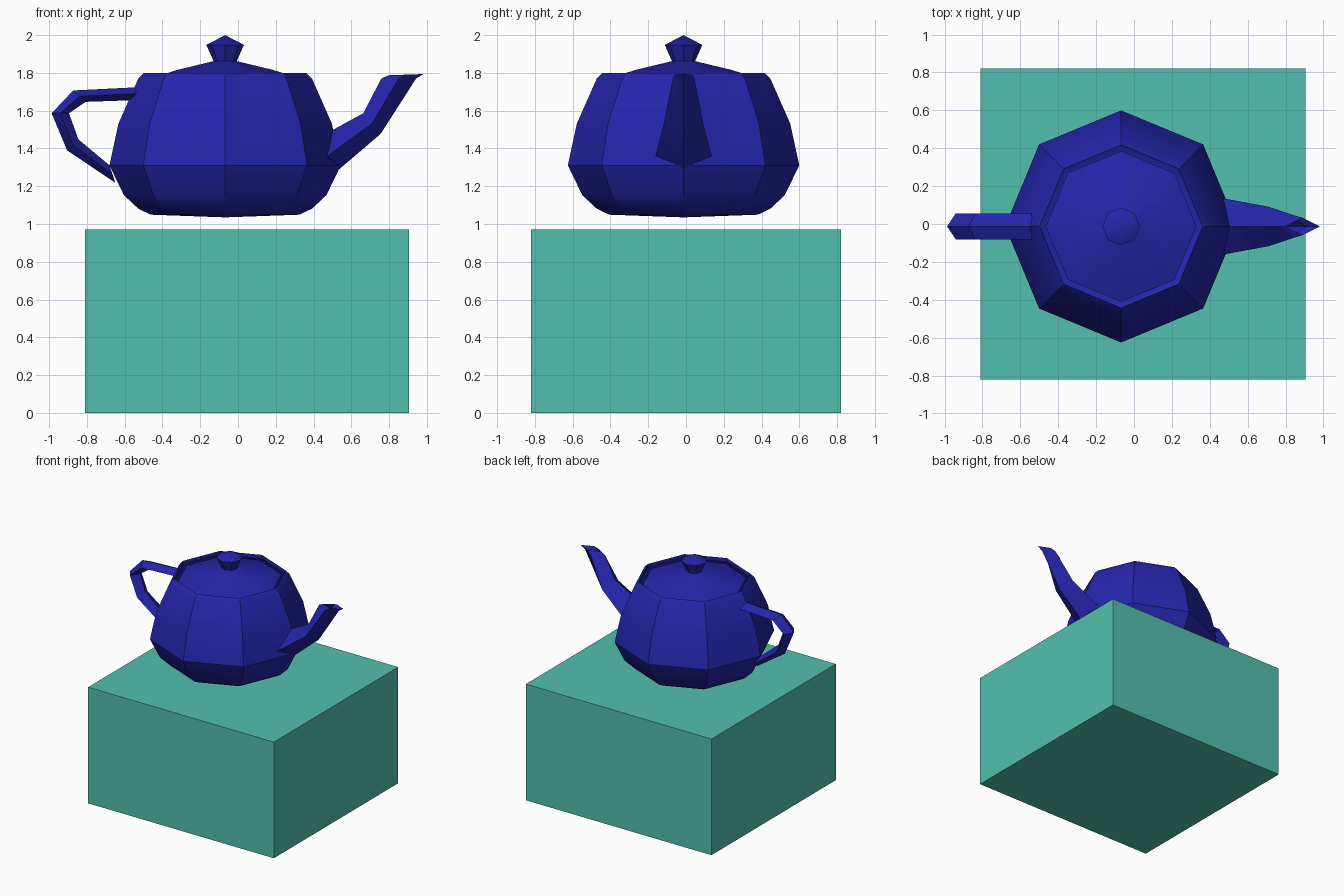
import bpy, bmesh, math
from mathutils import Vector

if "Cube" in bpy.data.objects:
    bpy.data.objects.remove(bpy.data.objects["Cube"])

SCALE = 0.3063                          # teapot units to scene units
ORIGIN = Vector((-0.068, -0.013, 1.035))  # centre of the pot's underside


def material(name, rgb):
    m = bpy.data.materials.new(name)
    m.use_nodes = True
    m.diffuse_color = (*rgb, 1)
    m.node_tree.nodes["Principled BSDF"].inputs["Base Color"].default_value = (*rgb, 1)
    return m


BLUE = material("deep blue", (0.018, 0.018, 0.41))
TEAL = material("teal green", (0.086, 0.53, 0.42))


def finish(name, bm, mat, smooth=True):
    """Turn a bmesh into an object, shaded smooth except at sharp edges."""
    bmesh.ops.remove_doubles(bm, verts=bm.verts, dist=1e-4)
    bmesh.ops.recalc_face_normals(bm, faces=bm.faces)
    mesh = bpy.data.meshes.new(name)
    bm.to_mesh(mesh)
    bm.free()
    mesh.materials.append(mat)
    ob = bpy.data.objects.new(name, mesh)
    bpy.context.collection.objects.link(ob)
    if smooth:
        bpy.ops.object.select_all(action='DESELECT')
        ob.select_set(True)
        bpy.context.view_layer.objects.active = ob
        bpy.ops.object.shade_smooth_by_angle(angle=math.radians(30))
    return ob


def rail(points):
    """Sample chained cubic curves at their ends and middles."""
    pts = [Vector(p) for p in points]
    out = [pts[0]]
    for i in range(0, len(pts) - 1, 3):
        a, b, c, d = pts[i:i + 4]
        out += [(a + 3 * b + 3 * c + d) / 8, d]
    return out


def place(x, y, z):
    return ORIGIN + SCALE * Vector((x, y, z))


def lathe(name, profile, sides=8):
    """Revolve a (radius, height) curve into an eight-sided shell."""
    bm = bmesh.new()
    vs = [bm.verts.new(place(r, 0, z)) for r, z in rail(profile)]
    es = [bm.edges.new(p) for p in zip(vs, vs[1:])]
    bmesh.ops.spin(bm, geom=vs + es, cent=ORIGIN, axis=(0, 0, 1),
                   angle=math.tau, steps=sides, use_merge=False)
    return finish(name, bm, BLUE)


def tube(name, upper, lower):
    """Diamond-section tube between two (x, half width, z) rails."""
    bm = bmesh.new()
    rings = []
    for a, b in zip(rail(upper), rail(lower)):
        m = (a + b) / 2
        w = 0.75 * m.y
        ring = [(a.x, 0, a.z), (m.x, w, m.z), (b.x, 0, b.z), (m.x, -w, m.z)]
        rings.append([bm.verts.new(place(*p)) for p in ring])
    for r, s in zip(rings, rings[1:]):
        for i in range(4):
            j = (i + 1) % 4
            bm.faces.new((r[i], r[j], s[j], s[i]))
    return finish(name, bm, BLUE)


# Pot body: rim, shoulder, belly and underside
lathe("pot_body", [(1.4, 2.4), (1.3375, 2.531), (1.4375, 2.531), (1.5, 2.4),
                   (1.75, 1.875), (2, 1.35), (2, 0.9),
                   (2, 0.45), (1.5, 0.225), (1.5, 0.15),
                   (1.5, 0.075), (1.425, 0), (0, 0)])

# Lid with its knob
lathe("lid", [(0, 3.15), (0.8, 3.15), (0, 2.85), (0.2, 2.7),
              (0.4, 2.55), (1.3, 2.55), (1.3, 2.4)])

# Handle on the right side
tube("handle",
     [(-1.5, .3, 2.25), (-2.5, .3, 2.25), (-3, .3, 2.25), (-3, .3, 1.8),
      (-3, .3, 1.35), (-2.65, .3, 0.9375), (-1.9, .3, 0.6)],
     [(-1.6, .3, 2.025), (-2.3, .3, 2.025), (-2.7, .3, 2.025), (-2.7, .3, 1.8),
      (-2.7, .3, 1.575), (-2.5, .3, 1.125), (-2, .3, 0.9)])

# Spout on the left side, with its lip curling inwards
tube("spout",
     [(1.7, .66, 1.425), (2.6, .66, 1.425), (2.3, .25, 2.1), (2.7, .25, 2.4),
      (2.8, .25, 2.475), (2.9, .15, 2.475), (2.8, .15, 2.4)],
     [(1.7, .66, 0.6), (3.1, .66, 0.825), (2.4, .25, 2.025), (3.3, .25, 2.4),
      (3.525, .25, 2.494), (3.45, .15, 2.5125), (3.2, .15, 2.4)])

# Plinth block under the pot
bm = bmesh.new()
bmesh.ops.create_cube(bm, size=1)
bmesh.ops.scale(bm, vec=(1.715, 1.64, 0.97), verts=bm.verts)
bmesh.ops.translate(bm, vec=(0.048, 0, 0.485), verts=bm.verts)
finish("plinth", bm, TEAL, smooth=False)
